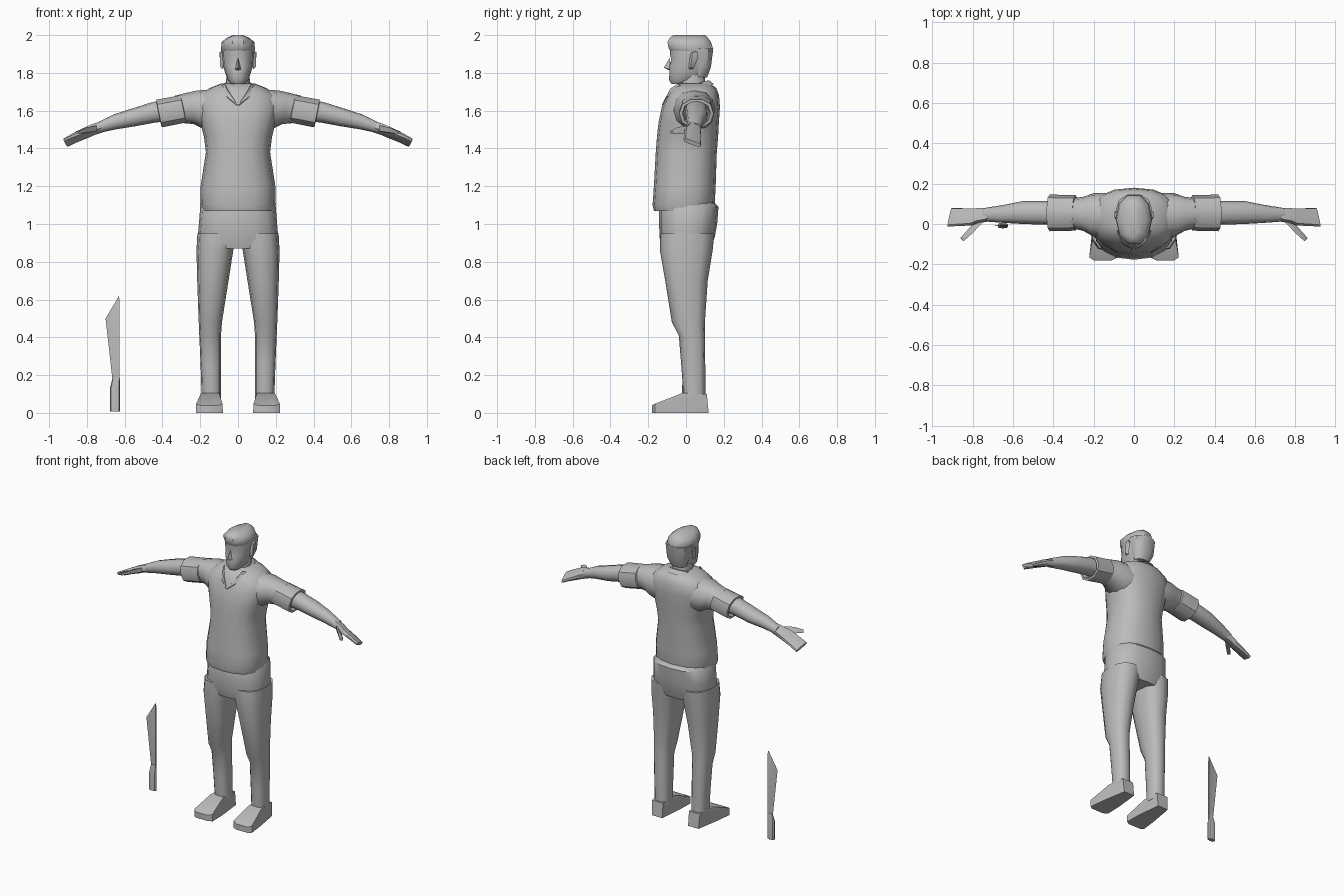
import bpy, bmesh, math
from mathutils import Vector

grey = bpy.data.materials.new("plain grey")
grey.diffuse_color = (0.5, 0.5, 0.5, 1)


def finish(name, bm, mirror=False, angle=40):
    """Smooth below the angle, keep sharper edges hard, optionally mirror in x."""
    bmesh.ops.recalc_face_normals(bm, faces=bm.faces)
    for f in bm.faces:
        f.smooth = True
    for e in bm.edges:
        e.smooth = e.calc_face_angle(0) < math.radians(angle)
    me = bpy.data.meshes.new(name)
    bm.to_mesh(me)
    bm.free()
    me.materials.append(grey)
    ob = bpy.data.objects.new(name, me)
    bpy.context.collection.objects.link(ob)
    if mirror:
        ob.modifiers.new("mirror", "MIRROR").use_mirror_merge = False
    return ob


def loft(name, rings, u, v, n=12, power=2.3, mirror=False, angle=40):
    """Skin rounded rings (x, y, z, half size along u, half size along v)."""
    bm = bmesh.new()
    u, v = Vector(u).normalized(), Vector(v).normalized()
    bend = lambda t: math.copysign(abs(t) ** (2 / power), t)
    loops = []
    for x, y, z, a, b in rings:
        loop = []
        for i in range(n):
            t = 2 * math.pi * i / n
            loop.append(bm.verts.new(Vector((x, y, z)) + u * a * bend(math.cos(t))
                                     + v * b * bend(math.sin(t))))
        loops.append(loop)
    for p, q in zip(loops, loops[1:]):
        for i in range(n):
            j = (i + 1) % n
            bm.faces.new((p[i], p[j], q[j], q[i]))
    bm.faces.new(loops[0])
    bm.faces.new(loops[-1])
    return finish(name, bm, mirror, angle)


def tower(name, rows, **kw):
    """Upright loft from rows of (z, x0, x1, y0, y1)."""
    rings = [((a + b) / 2, (c + d) / 2, z, (b - a) / 2, (d - c) / 2) for z, a, b, c, d in rows]
    return loft(name, rings, (1, 0, 0), (0, 1, 0), **kw)


def centred(name, rows, **kw):
    """Upright loft symmetric in x from rows of (z, rx, y0, y1)."""
    return tower(name, [(z, -r, r, a, b) for z, r, a, b in rows], **kw)


def hull(name, pts, mirror=False, angle=40):
    bm = bmesh.new()
    for p in pts:
        bm.verts.new(p)
    res = bmesh.ops.convex_hull(bm, input=bm.verts[:])
    junk = [g for g in res["geom_interior"] if isinstance(g, bmesh.types.BMVert)]
    if junk:
        bmesh.ops.delete(bm, geom=junk, context="VERTS")
    return finish(name, bm, mirror, angle)


# Shirt body
centred("shirt", [
    (1.07, .190, -.170, .145), (1.10, .200, -.177, .152), (1.20, .198, -.170, .157),
    (1.38, .170, -.160, .163), (1.46, .180, -.154, .170), (1.54, .200, -.145, .174),
    (1.62, .220, -.128, .180), (1.68, .205, -.100, .175), (1.72, .150, -.075, .160),
    (1.745, .085, -.035, .125)], n=16, power=2.4, angle=50)

# Collar and open neck flaps
loft("collar", [(0, .05, 1.71, .095, .105), (0, .045, 1.738, .075, .08)],
     (1, 0, 0), (0, .95, .3), n=14)
hull("collar_flap", [(.002, -.128, 1.63), (.012, -.118, 1.62), (.06, -.085, 1.715),
                     (.09, -.06, 1.70), (.085, -.03, 1.735), (.07, -.05, 1.74),
                     (.06, -.10, 1.675)], mirror=True)

# Trousers
centred("trouser_seat", [
    (1.12, .180, -.130, .145), (1.09, .200, -.142, .172), (1.00, .207, -.142, .165),
    (.93, .213, -.141, .152), (.87, .205, -.125, .132)], n=16, power=2.5)
tower("trouser_leg", [
    (.95, .005, .215, -.136, .150), (.86, .025, .220, -.138, .141),
    (.70, .050, .216, -.110, .115), (.48, .085, .208, -.075, .100),
    (.41, .090, .205, -.038, .100), (.25, .090, .198, -.025, .102),
    (.07, .090, .192, -.012, .102)], n=12, power=2.5, mirror=True)

# Shoes
hull("shoe", [
    (.10, .12, 0), (.18, .12, 0), (.08, -.165, 0), (.222, -.165, 0),
    (.11, -.18, 0), (.20, -.18, 0), (.11, -.18, .04), (.20, -.18, .04),
    (.082, -.165, .048), (.222, -.165, .048), (.10, -.02, .105), (.195, -.02, .105),
    (.10, .11, .10), (.185, .11, .10), (.082, -.06, 0), (.21, -.06, 0)], mirror=True)

# Arms: sleeve, rolled cuff, forearm
across, up = (0, 1, 0), (.2, 0, .98)
loft("sleeve", [
    (.12, .04, 1.60, .115, .115), (.20, .045, 1.603, .108, .105), (.25, .05, 1.612, .085, .085),
    (.32, .055, 1.607, .072, .073)], across, up, mirror=True)
loft("sleeve_cuff", [
    (.285, .055, 1.61, .075, .070), (.29, .055, 1.609, .088, .077),
    (.418, .055, 1.585, .091, .078), (.420, .055, 1.585, .074, .064),
    (.385, .055, 1.595, .066, .058)], across, up, n=10, mirror=True, angle=35)
loft("forearm", [
    (.36, .055, 1.605, .060, .060), (.45, .055, 1.590, .058, .054), (.55, .057, 1.565, .057, .048),
    (.65, .050, 1.541, .044, .040), (.745, .046, 1.508, .033, .027)], across, up, mirror=True)

# Flat hand with a separate thumb
loft("hand", [
    (.72, .046, 1.515, .034, .026), (.77, .042, 1.498, .040, .024),
    (.80, .035, 1.485, .046, .021), (.86, .034, 1.458, .048, .016),
    (.914, .033, 1.430, .050, .011)],
    (-.2, .92, -.34), (.25, .35, .9), n=10, power=3, mirror=True)
hull("thumb", [
    (.73, .03, 1.525), (.73, .03, 1.495), (.79, .01, 1.48), (.78, -.01, 1.515),
    (.80, -.045, 1.512), (.80, -.04, 1.49), (.825, -.04, 1.495),
    (.86, -.07, 1.478), (.86, -.068, 1.49), (.845, -.085, 1.49), (.845, -.083, 1.478)],
    mirror=True)

# Neck and head
centred("neck", [(1.68, .068, -.045, .11), (1.80, .060, -.025, .10)], n=10)
centred("head", [
    (1.742, .035, -.078, .00), (1.762, .055, -.092, .075), (1.80, .068, -.090, .115),
    (1.84, .079, -.089, .128), (1.87, .082, -.080, .134), (1.90, .084, -.088, .138),
    (1.95, .080, -.085, .138)], n=14, power=2.2)
hull("nose", [(0, -.118, 1.828), (0, -.085, 1.88), (.018, -.082, 1.818), (-.018, -.082, 1.818),
              (0, -.08, 1.81)])
hull("ear", [(.08, .015, 1.82), (.08, .04, 1.82), (.094, .025, 1.83), (.08, .02, 1.90),
             (.098, .06, 1.91), (.082, .05, 1.915), (.097, .035, 1.91), (.09, .065, 1.88)],
     mirror=True)

# Hair: crown and the part down the back of the head
centred("hair_crown", [
    (1.915, .086, -.088, .146), (1.93, .090, -.098, .148), (1.963, .086, -.103, .138),
    (1.985, .062, -.092, .122), (2.00, .025, -.070, .105)], n=10, power=2.2)
centred("hair_back", [
    (1.775, .055, .035, .113), (1.83, .078, .035, .134), (1.93, .090, -.01, .148)],
    n=10, power=2.3)

# Machete standing beside the figure: wedge blade and grip
hull("machete_blade", [
    (-.664, -.008, .17), (-.701, -.008, .50), (-.630, -.008, .62),
    (-.626, -.013, .17), (-.626, -.003, .17), (-.628, -.012, .60), (-.628, -.004, .60)], angle=20)
tower("machete_grip", [
    (.008, -.677, -.624, -.022, .006), (.135, -.677, -.624, -.022, .006),
    (.185, -.664, -.626, -.014, -.002)], n=8, power=3)
